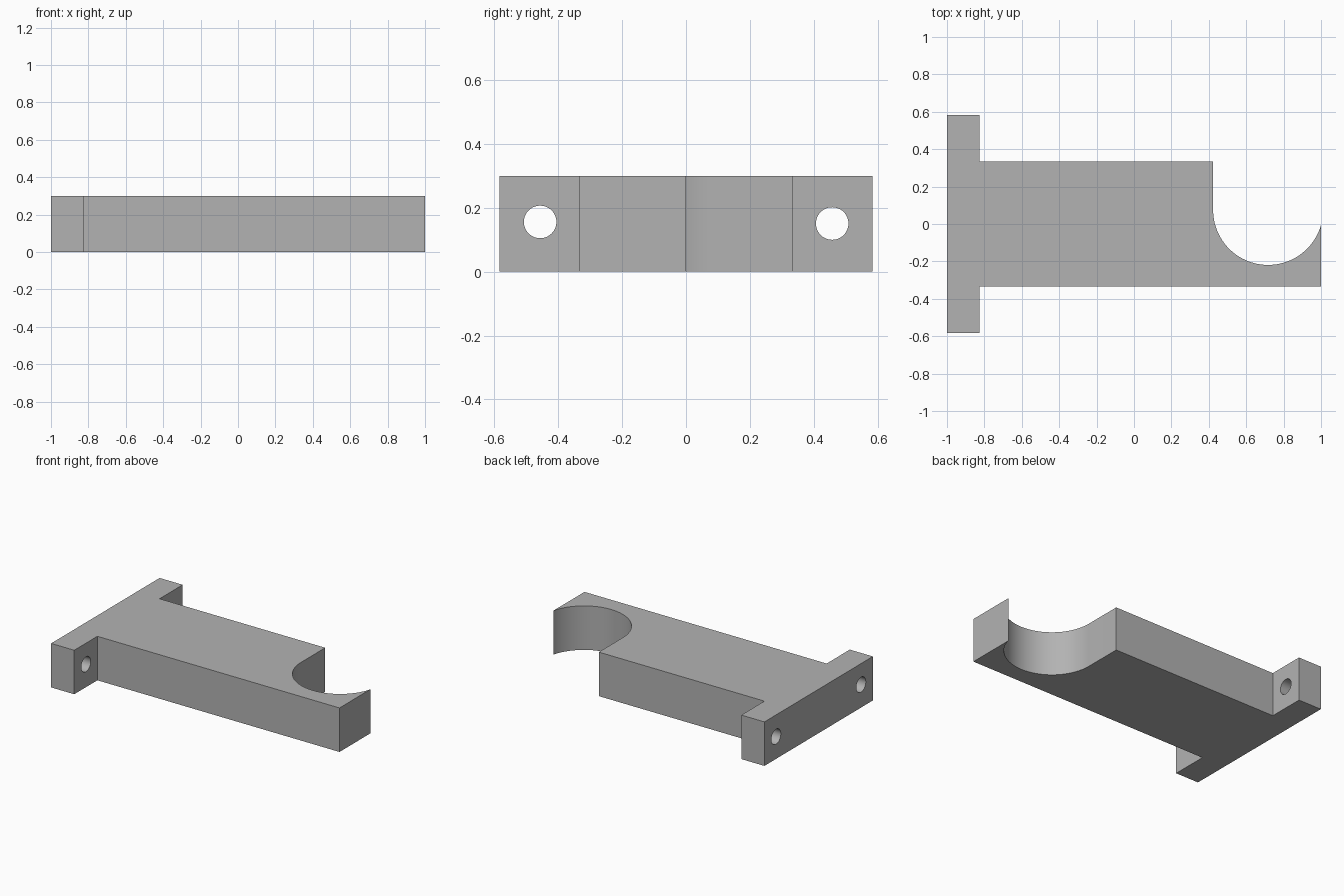
import bpy, bmesh
from math import atan2, cos, sin, pi, radians
from mathutils import Matrix

cube = bpy.data.objects.get("Cube")
if cube:
    bpy.data.objects.remove(cube, do_unlink=True)

HEIGHT = 0.30
FLANGE_Y, WEB_Y, FLANGE_X = 0.584, 0.335, -0.826
SADDLE_X, SADDLE_Y, SADDLE_R = 0.717, 0.075, 0.294

# Single grey material
grey = bpy.data.materials.new("plain_grey")
grey.use_nodes = True
colour = (0.45, 0.45, 0.45, 1)
grey.diffuse_color = colour
grey.node_tree.nodes["Principled BSDF"].inputs["Base Color"].default_value = colour


def finish(bm, name):
    bmesh.ops.recalc_face_normals(bm, faces=bm.faces)
    mesh = bpy.data.meshes.new(name)
    bm.to_mesh(mesh)
    bm.free()
    obj = bpy.data.objects.new(name, mesh)
    bpy.context.collection.objects.link(obj)
    mesh.materials.append(grey)
    return obj


# Saddle arc, from the open tip round to the straight inner wall
start, end, steps = atan2(-SADDLE_Y, 1 - SADDLE_X), -pi, 48
arc = []
for i in range(1, steps + 1):
    a = start + (end - start) * i / steps
    arc.append((SADDLE_X + SADDLE_R * cos(a), SADDLE_Y + SADDLE_R * sin(a)))

# Bracket outline: flange, arm and saddle, extruded upward
outline = [(-1, -FLANGE_Y), (FLANGE_X, -FLANGE_Y), (FLANGE_X, -WEB_Y),
           (1, -WEB_Y), (1, 0)] + arc + [
           (SADDLE_X - SADDLE_R, WEB_Y), (FLANGE_X, WEB_Y),
           (FLANGE_X, FLANGE_Y), (-1, FLANGE_Y)]
bm = bmesh.new()
base = bm.faces.new([bm.verts.new((x, y, 0)) for x, y in outline])
top = bmesh.ops.extrude_face_region(bm, geom=[base], use_keep_orig=True)["geom"]
bmesh.ops.translate(bm, vec=(0, 0, HEIGHT),
                    verts=[v for v in top if isinstance(v, bmesh.types.BMVert)])
bracket = finish(bm, "saddle_bracket")

# Bolt holes through the flange ears
bm = bmesh.new()
for y, z in ((-0.457, 0.156), (0.458, 0.151)):
    place = Matrix.Translation((-0.9, y, z)) @ Matrix.Rotation(pi / 2, 4, "Y")
    bmesh.ops.create_cone(bm, cap_ends=True, segments=48, radius1=0.051,
                          radius2=0.051, depth=0.4, matrix=place)
cutter = finish(bm, "bolt_hole_cutter")
cutter.hide_render = True
cutter.hide_viewport = True
holes = bracket.modifiers.new("bolt_holes", "BOOLEAN")
holes.operation = "DIFFERENCE"
holes.solver = "EXACT"
holes.object = cutter

# Smooth curved walls, crisp edges
bpy.context.view_layer.objects.active = bracket
bracket.select_set(True)
bpy.ops.object.modifier_apply(modifier=holes.name)
bpy.data.objects.remove(cutter, do_unlink=True)
bpy.ops.object.shade_smooth_by_angle(angle=radians(30))
